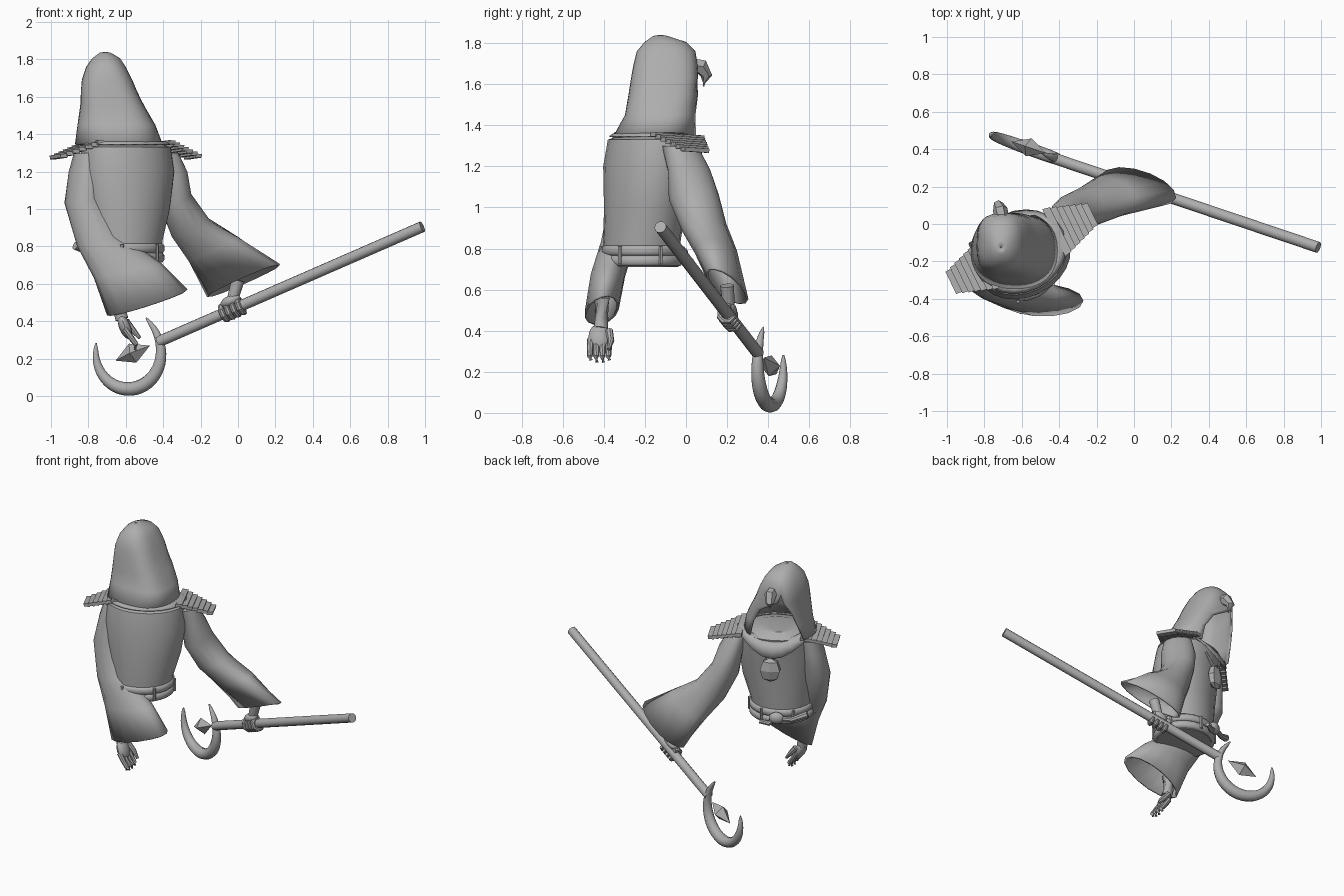
import bpy, bmesh, math
from mathutils import Vector, Matrix

cube = bpy.data.objects.get("Cube")
if cube:
    bpy.data.objects.remove(cube)

grey = bpy.data.materials.new("plain_grey")
grey.use_nodes = True
GREY = (0.42, 0.42, 0.42, 1)
grey.diffuse_color = GREY
grey.node_tree.nodes["Principled BSDF"].inputs["Base Color"].default_value = GREY

# The figure is turned: S points to its side, F is where it faces
TURN = math.radians(26)
S = Vector((math.cos(TURN), math.sin(TURN), 0))
F = Vector((-math.sin(TURN), math.cos(TURN), 0))
UP = Vector((0, 0, 1))
ORIGIN = Vector((-0.6, -0.13, 0))


def local(s, f, z):
    return ORIGIN + S * s + F * f + UP * z


def finish(name, bm, angle=40, thick=0):
    bmesh.ops.remove_doubles(bm, verts=bm.verts, dist=0.0001)
    bmesh.ops.recalc_face_normals(bm, faces=bm.faces)
    mesh = bpy.data.meshes.new(name)
    bm.to_mesh(mesh)
    bm.free()
    obj = bpy.data.objects.new(name, mesh)
    bpy.context.collection.objects.link(obj)
    mesh.materials.append(grey)
    if thick:
        mod = obj.modifiers.new("thickness", 'SOLIDIFY')
        mod.thickness = thick
        mod.offset = -1
    bpy.ops.object.select_all(action='DESELECT')
    obj.select_set(True)
    bpy.context.view_layer.objects.active = obj
    if angle:
        bpy.ops.object.shade_smooth_by_angle(angle=math.radians(angle))
    return obj


def ellipse(c, a, b, n=24):
    c, a, b = Vector(c), Vector(a), Vector(b)
    return [c + a * math.cos(t) + b * math.sin(t)
            for t in (2 * math.pi * i / n for i in range(n))]


def loft(name, rings, caps=(True, True), closed=True, thick=0, angle=40):
    bm = bmesh.new()
    rows = [[bm.verts.new(p) for p in r] for r in rings]
    n = len(rows[0])
    for low, high in zip(rows, rows[1:]):
        for j in range(n if closed else n - 1):
            i = (j + 1) % n
            bm.faces.new((low[j], low[i], high[i], high[j]))
    for cap, row in zip(caps, (rows[0], rows[-1])):
        if cap:
            bm.faces.new(row)
    return finish(name, bm, angle, thick)


def tube(name, pts, radii, n=10, ref=UP):
    pts = [Vector(p) for p in pts]
    rings = []
    for i, p in enumerate(pts):
        d = (pts[min(i + 1, len(pts) - 1)] - pts[max(i - 1, 0)]).normalized()
        a = d.cross(ref)
        if a.length < 0.05:
            a = d.cross(S)
        a.normalize()
        rings.append(ellipse(p, a * radii[i], d.cross(a) * radii[i], n))
    return loft(name, rings)


def blob(name, c, axes, u=12, v=8, angle=40):
    bm = bmesh.new()
    bmesh.ops.create_uvsphere(bm, u_segments=u, v_segments=v, radius=1)
    m = Matrix(axes).transposed()
    for vert in bm.verts:
        vert.co = Vector(c) + m @ vert.co
    return finish(name, bm, angle)


# Torso, from waist to shoulders: x, y, z, half width, half depth
torso = [(-0.6, -0.215, 0.71, 0.19, 0.175), (-0.6, -0.215, 0.83, 0.2, 0.185),
         (-0.59, -0.2, 1.0, 0.235, 0.19), (-0.59, -0.19, 1.2, 0.262, 0.2),
         (-0.6, -0.17, 1.33, 0.25, 0.2), (-0.62, -0.14, 1.37, 0.14, 0.12)]
loft("torso", [ellipse(r[:3], S * r[3], F * r[4]) for r in torso])


# Hood: rounded boxy sections with a front opening that narrows to a peak
def hood_ring(x, y, z, w, d, power, gap):
    g = math.radians(gap)
    start = math.pi / 2 + TURN + g
    ring = []
    for i in range(33):
        t = start + 2 * (math.pi - g) * i / 32
        c, s = math.cos(t), math.sin(t)
        ring.append(Vector((x + w * math.copysign(abs(c) ** power, c),
                            y + d * math.copysign(abs(s) ** power, s), z)))
    return ring


hood = [(-0.637, -0.145, 1.345, 0.235, 0.21, 0.9, 50), (-0.65, -0.122, 1.45, 0.208, 0.175, 0.72, 45),
        (-0.672, -0.11, 1.55, 0.172, 0.17, 0.65, 34), (-0.69, -0.105, 1.63, 0.15, 0.163, 0.68, 8),
        (-0.7, -0.1, 1.69, 0.135, 0.157, 0.7, 0), (-0.706, -0.097, 1.76, 0.106, 0.143, 0.8, 0),
        (-0.705, -0.1, 1.805, 0.075, 0.102, 0.9, 0), (-0.71, -0.125, 1.835, 0.03, 0.035, 1, 0),
        (-0.71, -0.125, 1.84, 0.004, 0.004, 1, 0)]
loft("hood", [hood_ring(*r) for r in hood], caps=(False, False), closed=False, thick=0.01)
tube("hood_tip", [(-0.7, 0.0, 1.7), (-0.715, 0.075, 1.685), (-0.725, 0.1, 1.64),
                  (-0.72, 0.085, 1.59)], [0.035, 0.04, 0.028, 0.006], 6)


# Collar cape, drooping to a point on the chest
def collar_ring(w, d, z, droop):
    return [p - UP * droop * max(0, math.sin(2 * math.pi * i / 24)) ** 3
            for i, p in enumerate(ellipse((-0.61, -0.148, z), S * w, F * d))]


loft("collar", [collar_ring(0.2, 0.17, 1.365, 0.04), collar_ring(0.235, 0.2, 1.36, 0.08),
                collar_ring(0.258, 0.218, 1.348, 0.13)], caps=(False, False), thick=0.007)

# Ridged shoulder wings made of overlapping slats stepping down
for side, label in ((1, "right"), (-1, "left")):
    for i in range(7):
        t = i / 6
        half = 0.14 - 0.07 * t
        s0, z = 0.19 + 0.19 * t, 1.378 - 0.072 * t
        ends = []
        for f in (-half, half):
            zz = z - 0.01 - 0.12 * max(f, 0)
            ends.append([local(side * s0, f, zz), local(side * (s0 + 0.042), f * 0.94, zz - 0.002),
                         local(side * (s0 + 0.038), f * 0.94, zz - 0.022),
                         local(side * s0, f, zz - 0.022)])
        loft(f"{label}_shoulder_slat_{i + 1}", ends, angle=0)

# Chest pendant
blob("pendant", local(0, 0.16, 1.12), (S * 0.075, F * 0.04, UP * 0.085), 6, 4, 0)
tube("pendant_cord", [local(-0.09, 0.13, 1.27), local(0, 0.16, 1.18), local(0.09, 0.13, 1.27)],
     [0.01] * 3, 6)

# Sleeves: centre, wide axis, narrow axis for each section
sleeves = {
    "right_sleeve": [((-0.39, -0.03, 1.3), (0.06, 0.02, 0.0), (-0.04, 0.085, 0)),
                     ((-0.36, 0.015, 1.18), (0.085, 0.0, 0.02), (-0.03, 0.105, 0)),
                     ((-0.335, 0.038, 1.05), (0.085, -0.02, 0.03), (0.0, 0.12, 0.02)),
                     ((-0.255, 0.09, 0.9), (0.095, -0.04, 0.04), (0.03, 0.1, 0.03)),
                     ((-0.13, 0.145, 0.785), (0.135, -0.045, 0.06), (0.03, 0.095, 0.02)),
                     ((0.03, 0.2, 0.617), (0.195, -0.06, 0.088), (0.015, 0.085, -0.01))],
    "left_sleeve": [((-0.81, -0.23, 1.3), (0.06, 0.02, 0), (-0.03, 0.09, 0)),
                    ((-0.82, -0.25, 1.2), (0.075, 0.02, 0), (-0.04, 0.1, 0)),
                    ((-0.832, -0.27, 1.05), (0.092, 0.02, 0.02), (-0.03, 0.1, 0)),
                    ((-0.74, -0.33, 0.83), (0.12, 0, 0.03), (0, 0.085, 0)),
                    ((-0.59, -0.38, 0.67), (0.18, 0, 0.04), (0, 0.085, 0)),
                    ((-0.485, -0.41, 0.5), (0.215, 0, 0.07), (0, 0.085, 0.02))]}
for name, sections in sleeves.items():
    loft(name, [ellipse(*r, n=14) for r in sections], caps=(True, False), thick=0.012, angle=50)

# Belt: two bands, loops, a knot and its loose ends
WAIST = Vector((-0.6, -0.215, 0))
for i, z in enumerate((0.74, 0.79)):
    loft(f"belt_band_{i + 1}",
         [ellipse(WAIST + UP * (z + h), S * (0.198 + g), F * (0.184 + g))
          for h, g in ((-0.026, 0), (-0.013, 0.012), (0.013, 0.012), (0.026, 0))], angle=60)
for i in range(6):
    t = 2 * math.pi * i / 6
    p = WAIST + S * 0.21 * math.cos(t) + F * 0.196 * math.sin(t)
    tube(f"belt_loop_{i + 1}", [p + UP * 0.725, p + UP * 0.81], [0.01] * 2, 6)
knot = WAIST + F * 0.215 + UP * 0.77
blob("belt_knot", knot, (S * 0.05, F * 0.03, UP * 0.04))
tube("belt_end_left", [knot, knot - S * 0.1 - UP * 0.005, (-0.87, -0.12, 0.805)],
     [0.015, 0.018, 0.024], 8)
tube("belt_end_right", [knot, knot + S * 0.05 - UP * 0.04, knot + S * 0.11 - UP * 0.03],
     [0.015, 0.018, 0.014], 8)

# Staff
END, NECK = Vector((0.985, -0.125, 0.905)), Vector((-0.425, 0.35, 0.29))
ALONG = (NECK - END).normalized()
tube("staff_pole", [END, NECK], [0.03] * 2, 12)

# Crescent head, thickest in the middle and pointed at both tips
OUT = Vector((0.94, -0.34, 0))
CENTRE = Vector((-0.583, 0.41, 0.207))
path, widths = [], []
for i in range(33):
    t = math.radians(158 + 267 * i / 32)
    w = 0.004 + 0.033 * math.sin(math.pi * i / 32) ** 0.6
    path.append(CENTRE + (OUT * math.cos(t) + UP * math.sin(t))
                * (0.206 - w + 0.03 * (i / 32) ** 6))
    widths.append(w)
tube("staff_crescent", path, widths, 10, ref=OUT.cross(UP))

# Crystal in the crescent: a four-sided double point
SIDE = ALONG.cross(UP).normalized()
LIFT = SIDE.cross(ALONG)
gem = CENTRE + Vector((0.02, 0, 0.022))
blob("staff_crystal", gem, (SIDE * 0.05, LIFT * 0.055, ALONG * 0.105), 4, 2, 0)

# Right hand, gripping the pole
grip = END.lerp(NECK, 0.72)
tube("right_wrist", [(0.0, 0.2, 0.62), grip + Vector((0, -0.01, 0.05))], [0.035, 0.03])
blob("right_palm", grip + Vector((-0.01, -0.01, 0.045)),
     (ALONG * 0.06, SIDE * 0.04, LIFT * 0.03))
for i in range(4):
    c = grip + ALONG * (0.033 * i - 0.05)
    turns = [math.radians(70 + 45 * k) for k in range(7)]
    tube(f"right_finger_{i + 1}", [c + (SIDE * math.cos(t) + LIFT * math.sin(t)) * 0.04
                                   for t in turns],
         [0.016] * 6 + [0.01], 8, ref=ALONG)

# Left hand, hanging open
tube("left_wrist", [(-0.63, -0.41, 0.56), (-0.635, -0.41, 0.46), (-0.62, -0.415, 0.41)],
     [0.04, 0.033, 0.035])
blob("left_palm", (-0.605, -0.42, 0.37), ((0.03, 0, 0.01), (0, 0.055, 0), (-0.025, 0, 0.065)))
for i in range(4):
    y = -0.463 + 0.03 * i
    low = 0.012 * abs(i - 1.5)
    tube(f"left_finger_{i + 1}", [(-0.605, y, 0.36), (-0.57, y - 0.004, 0.31),
                                  (-0.545, y - 0.005, 0.275), (-0.55, y, 0.24 + low)],
         [0.018, 0.016, 0.014, 0.009], 8)
tube("left_thumb", [(-0.6, -0.375, 0.4), (-0.56, -0.365, 0.35), (-0.525, -0.375, 0.31)],
     [0.02, 0.016, 0.009], 8)
